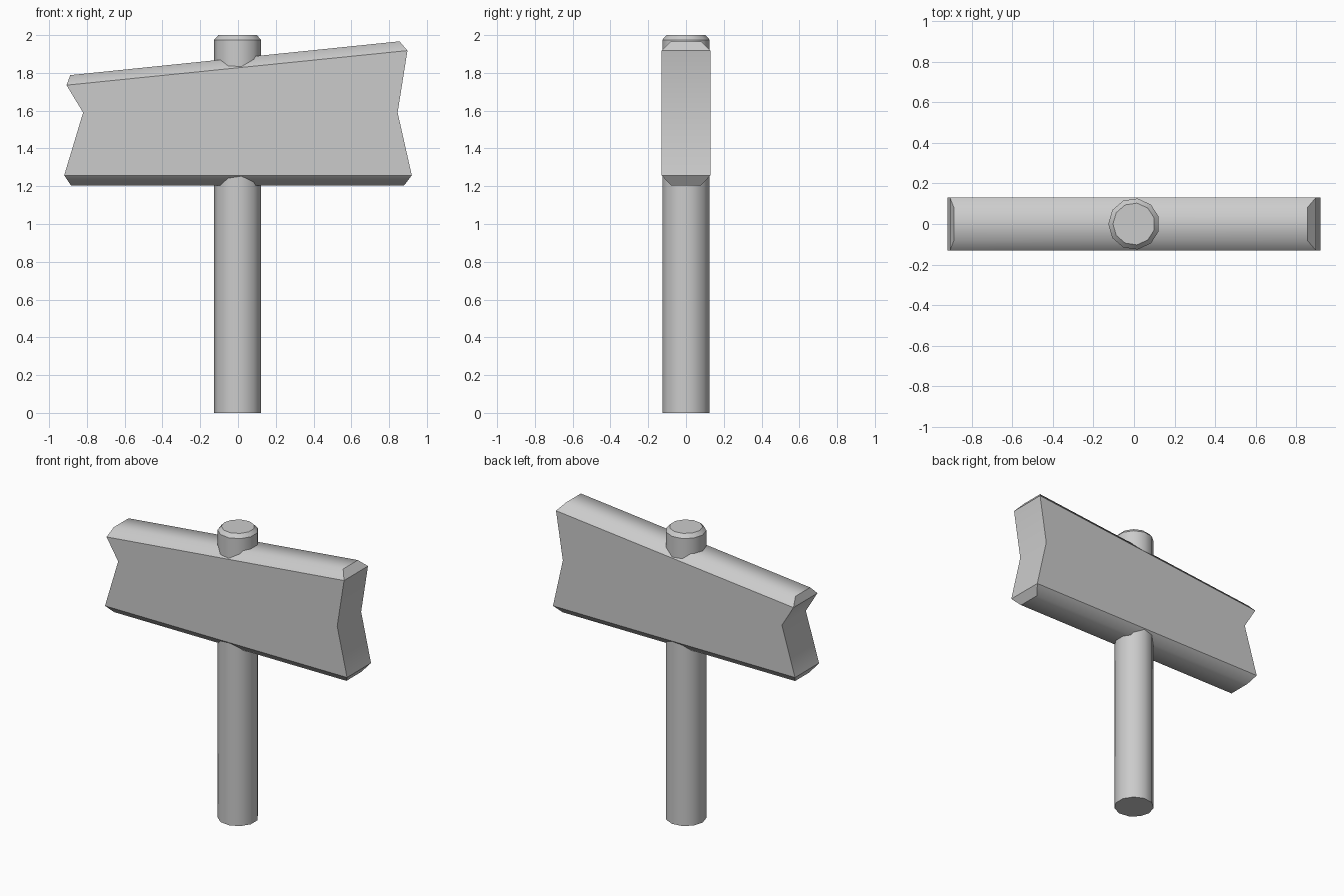
import bpy, bmesh
from math import pi, radians, cos, sin

if "Cube" in bpy.data.objects:
    bpy.data.objects.remove(bpy.data.objects["Cube"])


def loft(name, rings):
    """Join closed rings of equal length into a capped solid."""
    bm = bmesh.new()
    loops = [[bm.verts.new(p) for p in ring] for ring in rings]
    n = len(loops[0])
    for a, b in zip(loops, loops[1:]):
        for i in range(n):
            j = (i + 1) % n
            bm.faces.new((a[i], a[j], b[j], b[i]))
    bm.faces.new(loops[0][::-1])
    bm.faces.new(loops[-1])
    bmesh.ops.recalc_face_normals(bm, faces=bm.faces)
    mesh = bpy.data.meshes.new(name)
    bm.to_mesh(mesh)
    bm.free()
    obj = bpy.data.objects.new(name, mesh)
    bpy.context.collection.objects.link(obj)
    return obj


def smooth(obj, angle):
    bpy.ops.object.select_all(action='DESELECT')
    obj.select_set(True)
    bpy.context.view_layer.objects.active = obj
    bpy.ops.object.shade_smooth_by_angle(angle=radians(angle))


# Post: eleven-sided, with a chamfered top
def circle(r, z, n=11):
    return [(r * cos(pi + 2 * pi * i / n), r * sin(pi + 2 * pi * i / n), z) for i in range(n)]


post = loft("post", [circle(0.127, 0), circle(0.127, 1.975), circle(0.104, 2.0)])
smooth(post, 35)

# Sign board: left x, left z, right x, right z, half depth, from bottom to top
levels = [
    (-0.885, 1.205, 0.88, 1.205, 0.08),
    (-0.92, 1.258, 0.92, 1.258, 0.13),
    (-0.82, 1.59, 0.845, 1.59, 0.13),
    (-0.908, 1.735, 0.897, 1.918, 0.13),
    (-0.888, 1.788, 0.855, 1.967, 0.08),
]
board = loft("sign_board", [
    [(lx, -d, lz), (rx, -d, rz), (rx, d, rz), (lx, d, lz)]
    for lx, lz, rx, rz, d in levels])

# Smooth rounded top and bottom and notched ends; crisp rims and corners
mesh = board.data
mesh.shade_smooth()
bm = bmesh.new()
bm.from_mesh(mesh)
bm.verts.ensure_lookup_table()
for e in bm.edges:
    a, b = sorted(v.index for v in e.verts)
    level_a, level_b = a // 4, b // 4
    along_x = abs(e.verts[0].co.x - e.verts[1].co.x) > 1
    if level_a != level_b:
        e.smooth = False
    elif level_a in (1, 3):
        e.smooth = False
    elif level_a in (0, 4):
        e.smooth = along_x
bm.to_mesh(mesh)
bm.free()
